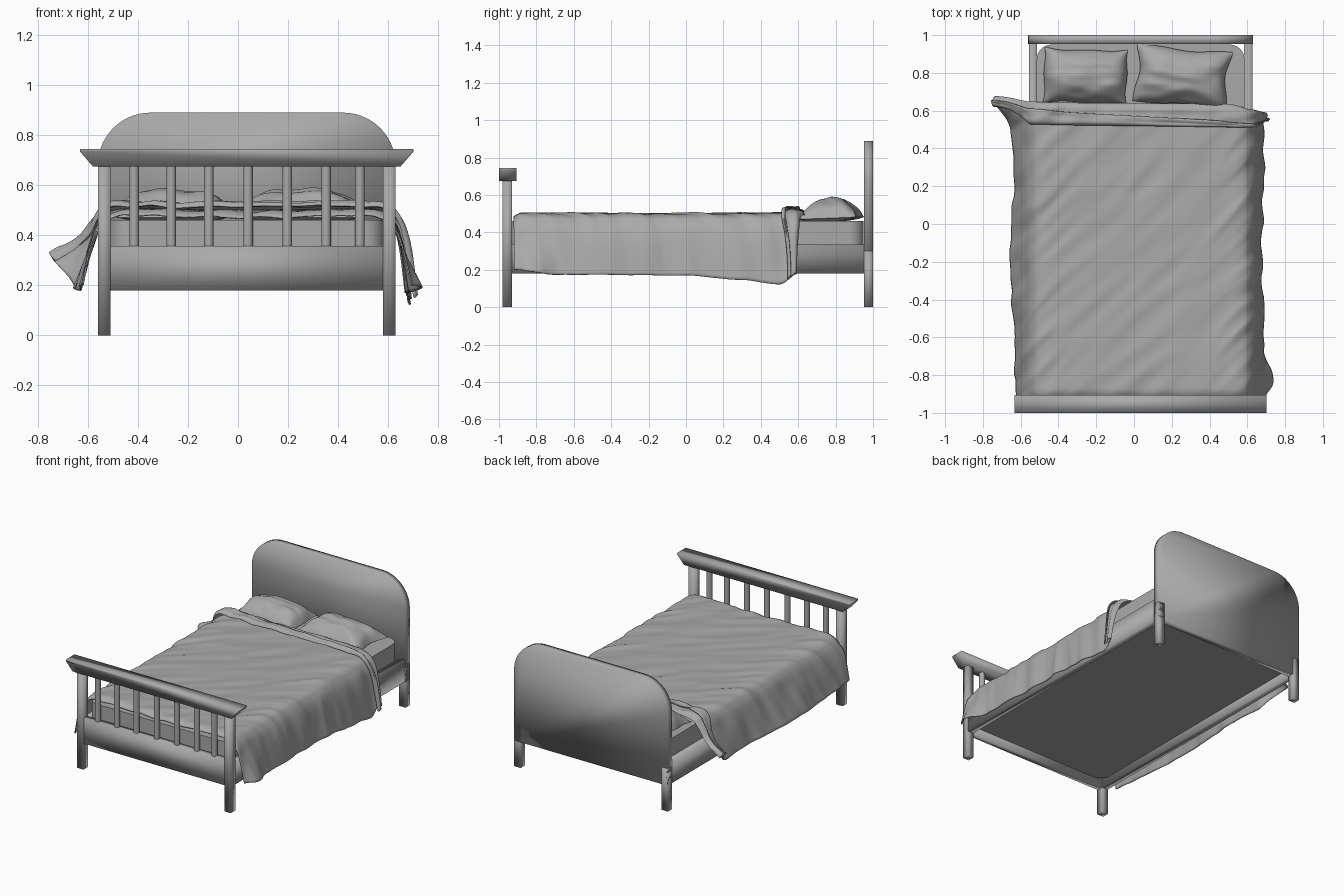
import bpy, bmesh, math
from mathutils import Vector, noise

if "Cube" in bpy.data.objects:
    bpy.data.objects.remove(bpy.data.objects["Cube"])

CX = 0.035  # centre line of the wooden frame
GREY = bpy.data.materials.new("mid_grey")
GREY.diffuse_color = (0.4, 0.4, 0.4, 1)
GREY.use_nodes = True
GREY.node_tree.nodes["Principled BSDF"].inputs["Base Color"].default_value = GREY.diffuse_color


def finish(name, bm, angle=40):
    bmesh.ops.recalc_face_normals(bm, faces=bm.faces)
    me = bpy.data.meshes.new(name)
    bm.to_mesh(me)
    bm.free()
    me.materials.append(GREY)
    ob = bpy.data.objects.new(name, me)
    bpy.context.collection.objects.link(ob)
    bpy.ops.object.select_all(action='DESELECT')
    ob.select_set(True)
    bpy.context.view_layer.objects.active = ob
    bpy.ops.object.shade_smooth_by_angle(angle=math.radians(angle))
    return ob


def box(name, x0, x1, y0, y1, z0, z1):
    bm = bmesh.new()
    bmesh.ops.create_cube(bm, size=1)
    for v in bm.verts:
        v.co = ((x0 + x1) / 2 + v.co.x * (x1 - x0), (y0 + y1) / 2 + v.co.y * (y1 - y0),
                (z0 + z1) / 2 + v.co.z * (z1 - z0))
    return finish(name, bm, 180)


def prism(name, pts, direction, angle=180):
    bm = bmesh.new()
    f = bm.faces.new([bm.verts.new(p) for p in pts])
    r = bmesh.ops.extrude_face_region(bm, geom=[f])
    bmesh.ops.translate(bm, vec=direction, verts=[g for g in r["geom"] if isinstance(g, bmesh.types.BMVert)])
    return finish(name, bm, angle)


def corner(cx, cy, r, a0, n=14):
    return [(cx + r * math.cos(math.radians(a0 + 90 * i / n)),
             cy + r * math.sin(math.radians(a0 + 90 * i / n))) for i in range(n + 1)]


def interp(table, s):
    for (a, p), (b, q) in zip(table, table[1:]):
        if s <= b:
            k = max(0.0, (s - a) / (b - a))
            k = k * k * (3 - 2 * k)
            return p + (q - p) * k
    return table[-1][1]


# Posts, side rails
for side, tag in ((-1, "left"), (1, "right")):
    a, b = sorted((CX + side * 0.545, CX + side * 0.595))
    box(f"foot_post_{tag}", a, b, -0.98, -0.93, 0, 0.69)
    box(f"head_leg_{tag}", a, b, 0.952, 1.0, 0, 0.30)
    a, b = sorted((CX + side * 0.548, CX + side * 0.592))
    box(f"side_rail_{tag}", a, b, -0.94, 0.96, 0.18, 0.335)

# Headboard with round upper corners
outline = [(CX - 0.595, 0.18), (CX + 0.595, 0.18)] + corner(CX + 0.385, 0.68, 0.21, 0) \
    + corner(CX - 0.385, 0.68, 0.21, 90)
prism("headboard", [(x, 0.952, z) for x, z in outline], (0, 0.048, 0))

# Footboard: panel, flared top rail, slats
box("foot_panel", CX - 0.55, CX + 0.55, -0.975, -0.935, 0.18, 0.358)
prism("foot_top_rail", [(CX - 0.615, -0.905, 0.675), (CX + 0.615, -0.905, 0.675), (CX + 0.667, -0.905, 0.735),
                        (CX + 0.667, -0.905, 0.745), (CX - 0.667, -0.905, 0.745), (CX - 0.667, -0.905, 0.735)],
      (0, -0.095, 0))
for i, x in enumerate((-0.415, -0.267, -0.117, 0.04, 0.197, 0.352, 0.487)):
    bm = bmesh.new()
    bmesh.ops.create_cone(bm, cap_ends=True, segments=20, radius1=0.019, radius2=0.019, depth=0.335)
    bmesh.ops.translate(bm, vec=(x, -0.955, 0.52), verts=bm.verts)
    finish(f"slat_{i + 1}", bm)

# Mattress with rounded corners
mx, my0, my1, r = 0.55, -0.935, 0.95, 0.08
plan = corner(CX + mx - r, my1 - r, r, 0) + corner(CX - mx + r, my1 - r, r, 90) \
    + corner(CX - mx + r, my0 + r, r, 180) + corner(CX + mx - r, my0 + r, r, 270)
prism("mattress", [(x, y, 0.235) for x, y in plan], (0, 0, 0.225), 40)


# Pillows: puffed grids with pinched corners
def pillow(name, cx, cy, hx, hy, rot, seed):
    bm = bmesh.new()
    n = 32
    bmesh.ops.create_grid(bm, x_segments=n, y_segments=n, size=1)
    r = bmesh.ops.duplicate(bm, geom=bm.faces[:])
    low = {g for g in r["geom"] if isinstance(g, bmesh.types.BMVert)}
    c, s = math.cos(rot), math.sin(rot)
    for v in bm.verts:
        u, w = v.co.x, v.co.y
        puff = max(0, (1 - u ** 4) * (1 - w * w)) ** 0.6
        lump = 0.016 * noise.noise((u * 2 + seed, w * 3, seed)) * puff
        z = 0.476 + (-0.02 * puff if v in low else 0.106 * puff + lump) + 0.006 * w
        x = u * hx * (1 - 0.06 * (1 - w * w) + 0.03 * math.sin(4 * w + seed))
        y = w * hy * (1 - 0.08 * (1 - u * u) + 0.03 * math.sin(5 * u + seed))
        v.co = (cx + x * c - y * s, cy + x * s + y * c, z)
    bmesh.ops.remove_doubles(bm, verts=bm.verts, dist=0.0003)
    finish(name, bm, 60)


pillow("pillow_left", -0.257, 0.782, 0.228, 0.148, -0.03, 1.3)
pillow("pillow_right", 0.255, 0.778, 0.248, 0.156, -0.1, 4.1)

# Blanket hems, as (y, value)
LEFT_X = [(-0.92, -0.61), (-0.75, -0.63), (-0.2, -0.65), (0.3, -0.63), (0.5, -0.65), (0.66, -0.735)]
LEFT_Z = [(-0.92, 0.20), (-0.5, 0.18), (0.2, 0.19), (0.48, 0.19), (0.66, 0.295)]
RIGHT_X = [(-0.92, 0.69), (-0.84, 0.735), (-0.66, 0.69), (-0.2, 0.675), (0.3, 0.68), (0.6, 0.685)]
RIGHT_Z = [(-0.92, 0.20), (-0.7, 0.175), (0, 0.17), (0.3, 0.145), (0.5, 0.122), (0.6, 0.18)]
HEAD_Y = [(0, 0.675), (0.2, 0.645), (0.6, 0.635), (0.8, 0.605), (1, 0.59)]
FOLD_Y = [(0, 0.62), (0.25, 0.53), (0.75, 0.512), (1, 0.545)]
LAP_Y = [(0, 0.655), (0.25, 0.61), (0.75, 0.53), (1, 0.56)]


def section(y, t):
    xl, zl, xr, zr = (interp(tb, y) for tb in (LEFT_X, LEFT_Z, RIGHT_X, RIGHT_Z))
    flare = max(0, -0.66 - xl)
    p = [Vector(q) for q in ((xl, zl), (-0.583 - flare * 0.6, 0.36), (-0.545, 0.452), (-0.49, 0.492), (-0.36, 0.497),
                             (0.035, 0.494), (0.43, 0.497), (0.56, 0.492), (0.615, 0.452), (0.65, 0.36), (xr, zr))]
    p = [2 * p[0] - p[1]] + p + [2 * p[-1] - p[-2]]
    f = min(max(t, 0), 1) * 10
    i = min(int(f), 9)
    k = f - i
    a, b, c, d = p[i:i + 4]
    return 0.5 * (2 * b + (c - a) * k + (2 * a - 5 * b + 4 * c - d) * k * k + (3 * b - a - 3 * c + d) * k ** 3)


def cloth(y, t, off):
    q = section(y, t)
    tan = (section(y, t + 0.01) - section(y, t - 0.01)).normalized()
    ridge = noise.noise(((q.x - y) * 6, (q.x + y) * 1.4, t * 2))
    crease = 0.014 * (0.35 - abs(ridge)) + 0.006 * noise.noise(((q.x - y) * 12, (q.x + y) * 2, 5))
    side = max(0, abs(t - 0.5) - 0.3) / 0.2
    crease += 0.012 * side * noise.noise((y * 7, q.y * 3, t * 3))
    o = off + max(crease, -0.006)
    foot = max(0, (-0.87 - y) / 0.05) ** 2 * 0.022 * (1 - min(1, side * 3))
    return Vector((q.x - tan.y * o, y, q.y + tan.x * o - foot))


# Blanket: main sheet, the turned-back strip at the head, then its lapped hem
bm = bmesh.new()
COLS, ROWS, BACK, LAP = 120, 130, 14, 10
grid = []
for j in range(ROWS + BACK + LAP + 1):
    row = []
    for i in range(COLS + 1):
        t = i / COLS
        head, fold, lap = (interp(tb, t) for tb in (HEAD_Y, FOLD_Y, LAP_Y))
        ruffle = 0.008 * noise.noise((t * 9, j * 0.2, 2))
        if j <= ROWS:
            y, off = -0.92 + (head + 0.92) * j / ROWS, 0.0
        elif j <= ROWS + BACK:
            k = (j - ROWS) / BACK
            y = head + (fold - head) * k
            off = 0.02 * min(1, k * 4) ** 0.5 + ruffle
        else:
            k = (j - ROWS - BACK) / LAP
            y = fold + (lap - fold) * k
            off = 0.02 + 0.014 * min(1, k * 4) ** 0.5 + ruffle
        row.append(bm.verts.new(cloth(y, t, off)))
    grid.append(row)
for ra, rb in zip(grid, grid[1:]):
    for i in range(COLS):
        bm.faces.new((ra[i], ra[i + 1], rb[i + 1], rb[i]))
blanket = finish("blanket", bm, 60)
m = blanket.modifiers.new("thickness", 'SOLIDIFY')
m.thickness, m.offset = 0.006, 0
